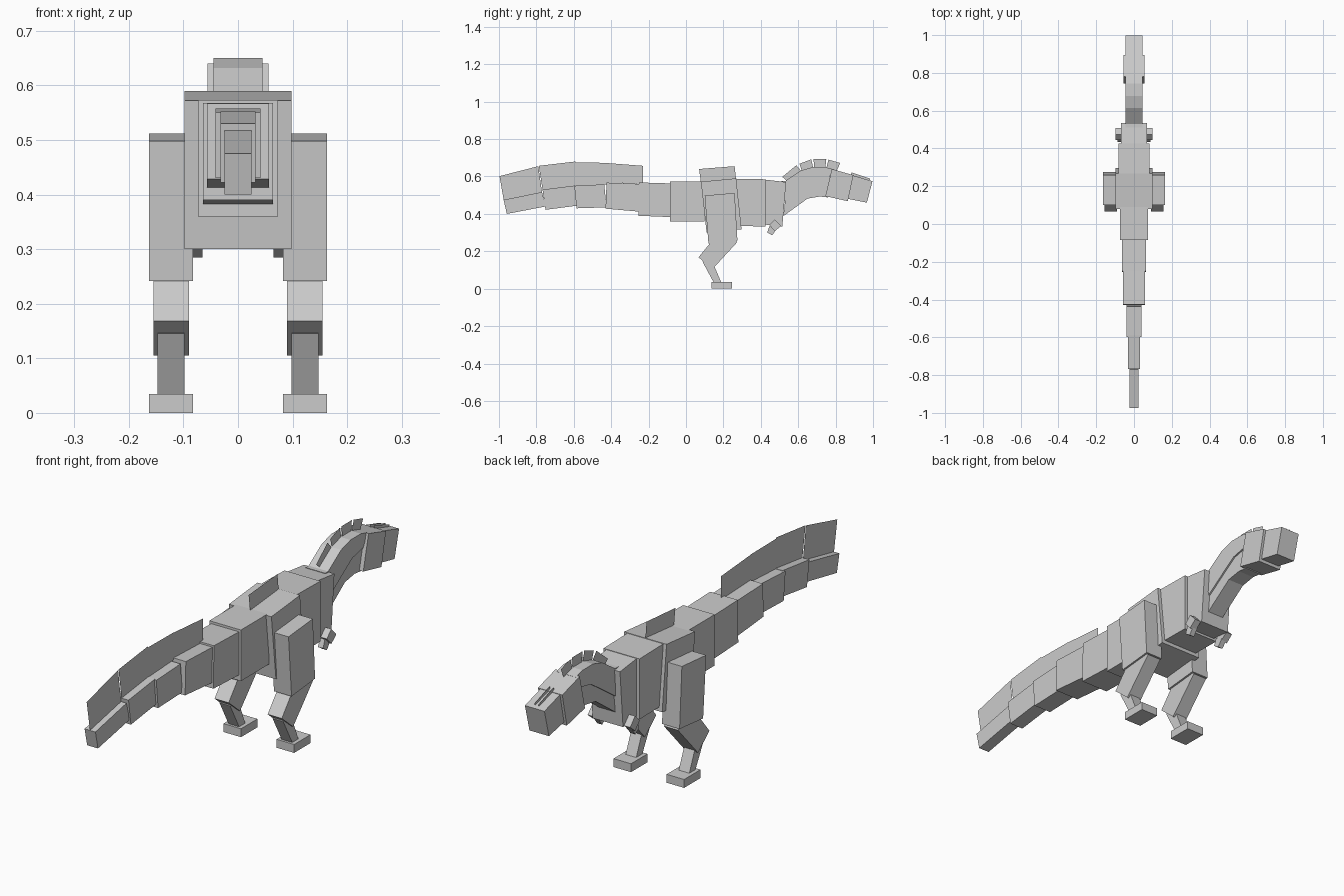
import bpy, bmesh

def prism(name, pts, x0, x1):
    """Side profile (y, z) extruded from x0 to x1."""
    bm = bmesh.new()
    a = [bm.verts.new((x0, y, z)) for y, z in pts]
    b = [bm.verts.new((x1, y, z)) for y, z in pts]
    n = len(pts)
    bm.faces.new(a)
    bm.faces.new(b[::-1])
    for i in range(n):
        j = (i + 1) % n
        bm.faces.new((a[i], b[i], b[j], a[j]))
    bmesh.ops.recalc_face_normals(bm, faces=bm.faces)
    finish(name, bm)

def plane(name, pts, x=0.0):
    """Zero-thickness upright fin."""
    bm = bmesh.new()
    bm.faces.new([bm.verts.new((x, y, z)) for y, z in pts])
    finish(name, bm)

def finish(name, bm):
    me = bpy.data.meshes.new(name)
    bm.to_mesh(me)
    bm.free()
    bpy.context.collection.objects.link(bpy.data.objects.new(name, me))

# Central body, tail to snout: half width and profile
body = [
    ("tail_tip", .025, [(-.975, .475), (-.958, .40), (-.75, .44), (-.77, .517)]),
    ("tail_5", .032, [(-.767, .53), (-.751, .422), (-.575, .445), (-.59, .552)]),
    ("tail_4", .041, [(-.597, .55), (-.585, .43), (-.425, .435), (-.437, .558)]),
    ("tail_3", .057, [(-.425, .567), (-.43, .428), (-.248, .412), (-.24, .56)]),
    ("tail_2", .064, [(-.25, .568), (-.253, .39), (-.083, .383), (-.083, .563)]),
    ("tail_base", .073, [(-.085, .573), (-.085, .36), (.10, .36), (.10, .573)]),
    ("hips", .098, [(.08, .572), (.11, .30), (.297, .318), (.268, .59)]),
    ("belly", .083, [(.265, .588), (.285, .335), (.425, .333), (.425, .585)]),
    ("chest", .07, [(.425, .583), (.405, .345), (.515, .332), (.535, .57)]),
    ("neck", .045, [(.51, .575), (.53, .575), (.615, .632), (.677, .65), (.745, .65),
                    (.79, .638), (.76, .585), (.69, .57), (.63, .53), (.53, .46)]),
    ("throat", .038, [(.53, .47), (.63, .54), (.69, .58), (.78, .60), (.76, .488),
                      (.715, .493), (.65, .482), (.52, .388)]),
    ("head", .056, [(.78, .64), (.895, .607), (.865, .468), (.745, .495)]),
    ("snout", .045, [(.888, .607), (.997, .575), (.967, .46), (.86, .482)]),
]
for name, w, pts in body:
    prism(name, pts, -w, w)

# Fins and crest along the spine
fins = {
    "tail_fin": [
        [(-.997, .602), (-.79, .655), (-.77, .517), (-.975, .475)],
        [(-.787, .657), (-.592, .68), (-.588, .552), (-.767, .53)],
        [(-.595, .675), (-.42, .673), (-.425, .558), (-.595, .55)],
        [(-.425, .672), (-.23, .657), (-.23, .56), (-.425, .567)]],
    "hip_fin": [[(.07, .64), (.26, .655), (.268, .58), (.08, .565)]],
    "neck_crest": [
        [(.515, .598), (.59, .66), (.617, .628), (.54, .575)],
        [(.607, .668), (.67, .692), (.68, .645), (.62, .63)],
        [(.682, .693), (.75, .693), (.745, .645), (.685, .645)],
        [(.762, .69), (.825, .672), (.805, .63), (.75, .645)]],
}
for name, polys in fins.items():
    for p in polys:
        plane(name, p)

# Paired parts on both sides
pairs = [
    ("thigh", .082, .163, [(.10, .498), (.26, .512), (.275, .257), (.12, .242)]),
    ("shin", .09, .155, [(.067, .168), (.142, .105), (.275, .25), (.195, .325)]),
    ("ankle", .098, .147, [(.088, .145), (.15, .03), (.19, .03), (.137, .155)]),
    ("foot", .082, .163, [(.137, 0), (.245, 0), (.245, .035), (.137, .035)]),
    ("upper_arm", .068, .098, [(.475, .37), (.508, .335), (.475, .308), (.445, .34)]),
    ("hand", .065, .088, [(.447, .335), (.482, .315), (.46, .285), (.434, .302)]),
]
for s, side in ((1, "right"), (-1, "left")):
    for name, x0, x1, pts in pairs:
        prism(name + "_" + side, pts, s * x0, s * x1)
    plane("nose_ridge_" + side, [(.885, .622), (.985, .588), (.98, .575), (.88, .605)], s * .009)
